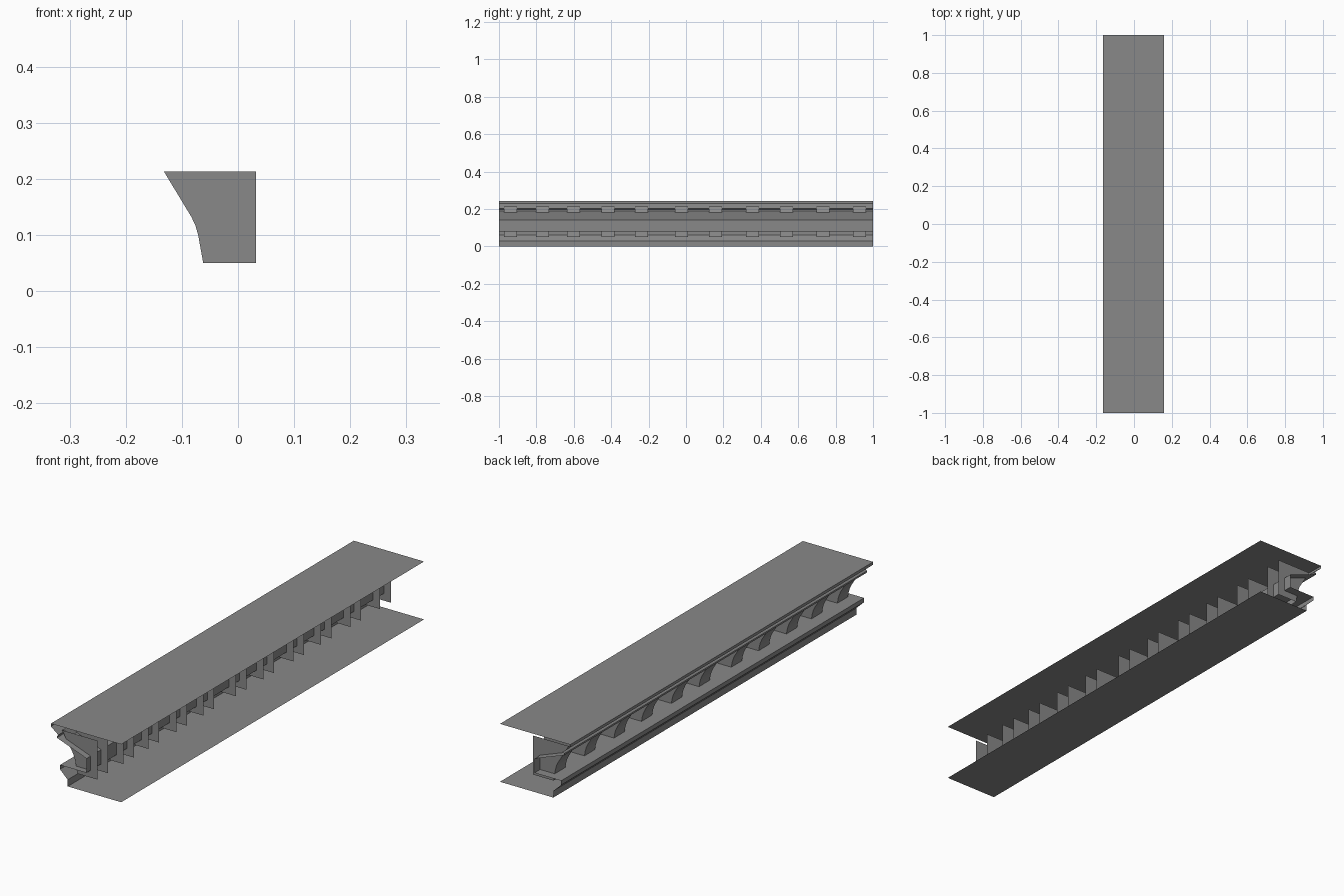
import bpy

if "Cube" in bpy.data.objects:
    bpy.data.objects.remove(bpy.data.objects["Cube"])

stone = bpy.data.materials.new("grey_stone")
stone.diffuse_color = (0.25, 0.25, 0.25, 1)
stone.use_nodes = True
stone.node_tree.nodes["Principled BSDF"].inputs["Base Color"].default_value = stone.diffuse_color


def extrude_open(name, profile, y0, y1, sides=()):
    """Sweep an open (x, z) profile along y as a thin shell; optional end plates."""
    n = len(profile)
    verts = [(x, y, z) for y in (y0, y1) for x, z in profile]
    faces = [(i, i + n, i + n + 1, i + 1) for i in range(n - 1)]
    if sides:
        m = len(sides)
        for k, y in enumerate((y0, y1)):
            base = len(verts)
            verts += [(x, y, z) for x, z in sides]
            plate = [k * n + i for i in range(n)] + list(range(base, base + m))
            faces.append(plate[::-1] if k else plate)
    mesh = bpy.data.meshes.new(name)
    mesh.from_pydata(verts, [], faces)
    mesh.materials.append(stone)
    obj = bpy.data.objects.new(name, mesh)
    bpy.context.collection.objects.link(obj)
    return obj


# Cornice shell: top sheet, crown moulding, sloped soffit, recessed wall, ledge, base sheet
extrude_open("cornice_shell", [
    (0.16, 0.242), (-0.165, 0.242), (-0.165, 0.230), (-0.130, 0.203),
    (-0.137, 0.197), (-0.137, 0.190), (0.0, 0.140), (0.0, 0.080),
    (-0.123, 0.080), (-0.123, 0.062), (-0.087, 0.028), (-0.087, 0.0),
    (0.16, 0.0)], -1, 1)

# Curved brackets: front face and two side plates, open at top, bottom and back
curve = [(-0.132, 0.213), (-0.083, 0.132), (-0.076, 0.117),
         (-0.071, 0.100), (-0.062, 0.050)]
centres = [-0.938, -0.767, -0.602, -0.418, -0.238, -0.025,
           0.158, 0.355, 0.537, 0.732, 0.928]
for i, y in enumerate(centres):
    extrude_open(f"bracket_{i + 1}", curve, y - 0.035, y + 0.035,
                 sides=[(0.032, 0.050), (0.032, 0.213)])
